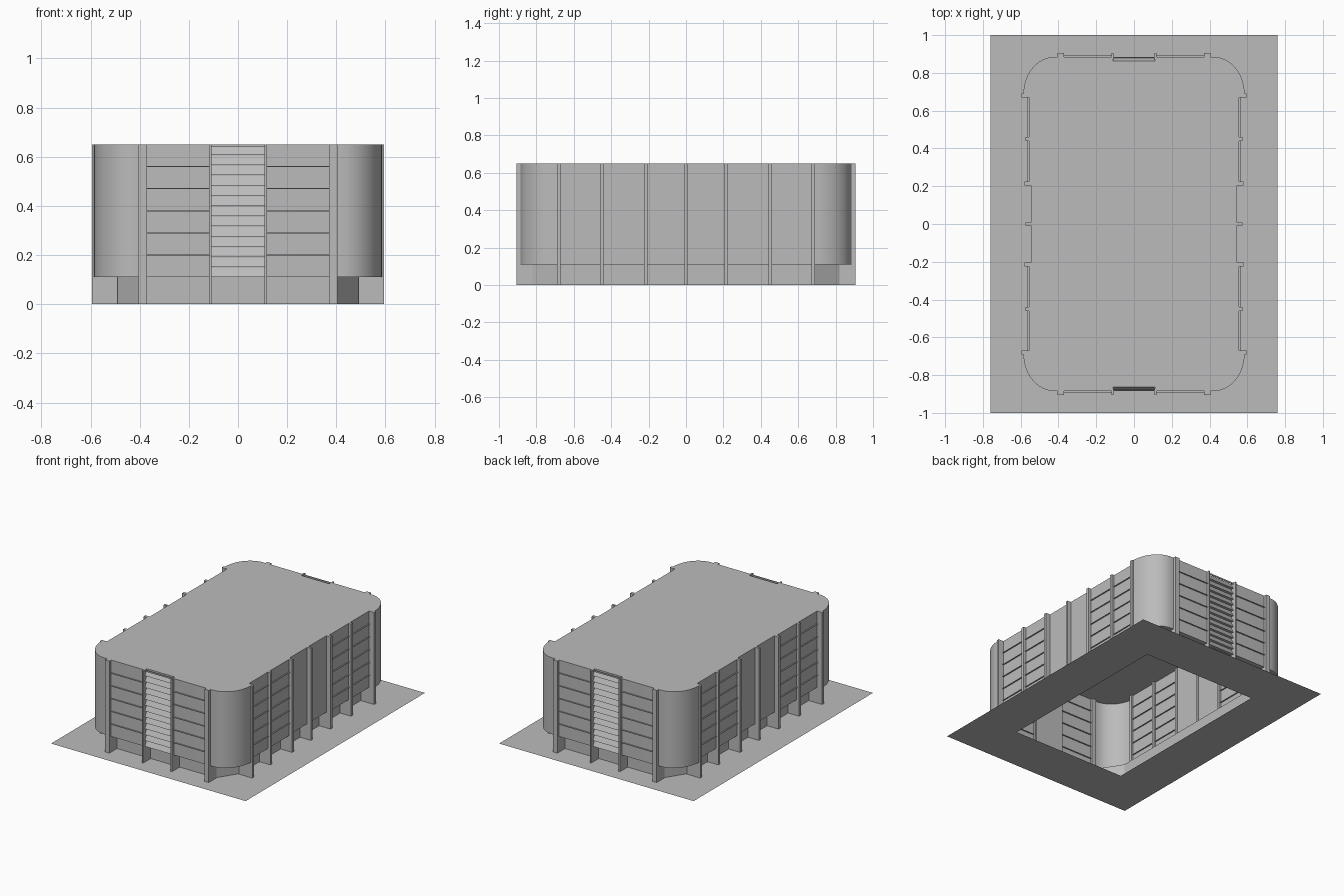
import bpy
import bmesh
from math import sin, cos, pi, radians
from mathutils import Vector

old = bpy.data.objects.get("Cube")
if old:
    bpy.data.objects.remove(old, do_unlink=True)

GRAY = (0.5, 0.5, 0.5, 1.0)
mat = bpy.data.materials.new("plain_gray")
mat.use_nodes = True
mat.diffuse_color = GRAY
mat.node_tree.nodes["Principled BSDF"].inputs["Base Color"].default_value = GRAY

TOP, LIFT = 0.65, 0.11      # roof height, underside of the raised walls
WALL_X, WALL_Y = 0.555, 0.885
PLINTH_X, PLINTH_Y = 0.49, 0.82


def finish(bm, name):
    mesh = bpy.data.meshes.new(name)
    bm.to_mesh(mesh)
    bm.free()
    mesh.materials.append(mat)
    obj = bpy.data.objects.new(name, mesh)
    bpy.context.collection.objects.link(obj)
    return obj


def mirrored(quarter):
    """Closed loop from a +x +y quarter that runs from the x axis to the y axis."""
    half = quarter + [(-x, y) for x, y in reversed(quarter)]
    loop = half + [(-x, -y) for x, y in half]
    return [p for i, p in enumerate(loop) if p != loop[i - 1]]


def add_loop(bm, points, z):
    verts = [bm.verts.new((x, y, z)) for x, y in points]
    edges = [bm.edges.new((verts[i - 1], verts[i])) for i in range(len(verts))]
    return verts, edges


def shell(name, points, z0, z1, cap):
    """Upright sheet wall along a loop, with an optional flat top."""
    bm = bmesh.new()
    low, _ = add_loop(bm, points, z0)
    high, _ = add_loop(bm, points, z1)
    for i in range(len(low)):
        bm.faces.new((low[i - 1], low[i], high[i], high[i - 1]))
    if cap:
        bm.faces.new(high)
    return finish(bm, name)


def flat_ring(name, outer, inner, z, up):
    bm = bmesh.new()
    edges = add_loop(bm, outer, z)[1] + add_loop(bm, inner, z)[1]
    bmesh.ops.triangle_fill(bm, edges=edges, use_beauty=True)
    for face in bm.faces:
        face.normal_update()
        if (face.normal.z > 0) != up:
            face.normal_flip()
    return finish(bm, name)


def box(bm, x0, x1, y0, y1, z0, z1):
    verts = bmesh.ops.create_cube(bm, size=1)["verts"]
    size = Vector((abs(x1 - x0), abs(y1 - y0), z1 - z0))
    mid = Vector((x0 + x1, y0 + y1, z0 + z1)) / 2
    for v in verts:
        v.co = v.co * size + mid


# Ground sheet with an open middle
flat_ring("ground_sheet", mirrored([(0.76, 1.0)]), mirrored([(0.445, 0.665)]), 0, True)

# Raised body with rounded corners and a slot at each end for the louvres
corner = [(0.42 + 0.165 * cos(t * pi / 24), 0.69 + 0.195 * sin(t * pi / 24))
          for t in range(13)]
outline = mirrored([(0.546, 0.21), (WALL_X, 0.21), (WALL_X, 0.68)] + corner
                   + [(0.11, WALL_Y), (0.11, 0.862)])
body = shell("body_shell", outline, LIFT, TOP, True)

# Set-back plinth and the soffit joining it to the walls
plinth = mirrored([(PLINTH_X, 0.68), (0.40, PLINTH_Y)])
shell("plinth", plinth, 0, LIFT, False)
flat_ring("soffit", outline, plinth, LIFT, False)

# Side posts: (position along the wall, half width, outer reach)
bm = bmesh.new()
side_posts = [(0.0, 0.008, 0.575), (0.215, 0.01, 0.58),
              (0.45, 0.01, 0.575), (0.68, 0.01, 0.595)]
for pos, half, reach in side_posts:
    for sx in (-1, 1):
        for sy in ((1,) if pos == 0 else (-1, 1)):
            y = pos * sy
            box(bm, sx * PLINTH_X, sx * reach, y - half, y + half, 0, LIFT)
            box(bm, sx * 0.54, sx * reach, y - half, y + half, LIFT, TOP)
finish(bm, "side_posts")

# End posts: (position, half width)
bm = bmesh.new()
for pos, half in [(0.113, 0.005), (0.388, 0.017)]:
    for sx in (-1, 1):
        for sy in (-1, 1):
            x = pos * sx
            box(bm, x - half, x + half, sy * PLINTH_Y, sy * 0.905, 0, LIFT)
            box(bm, x - half, x + half, sy * 0.87, sy * 0.905, LIFT, TOP)
finish(bm, "end_posts")

# Thin horizontal ribs across the panels
bm = bmesh.new()
rib, thick = 0.008, 0.002
for i in range(1, 6):
    z = LIFT + i * (TOP - LIFT) / 6
    for sx in (-1, 1):
        for sy in (-1, 1):
            box(bm, sx * 0.118, sx * 0.371, sy * (WALL_Y - rib), sy * (WALL_Y + rib),
                z - thick, z + thick)
            for y0, y1 in [(0.225, 0.44), (0.46, 0.67)]:
                box(bm, sx * (WALL_X - rib), sx * (WALL_X + rib), sy * y0, sy * y1,
                    z - thick, z + thick)
finish(bm, "panel_ribs")

# Louvres in the end slots, each blade leaning outward at its foot
bm = bmesh.new()
blades = 13
pitch = (TOP - LIFT) / blades
for sy in (-1, 1):
    for i in range(blades):
        z = LIFT + i * pitch
        section = [(0.884, z), (0.864, z + pitch * 0.9), (0.864, z)]
        rows = [[bm.verts.new((x, sy * y, h)) for y, h in section] for x in (-0.108, 0.108)]
        for a, b in ((0, 1), (1, 2), (2, 0)):
            bm.faces.new((rows[0][a], rows[0][b], rows[1][b], rows[1][a]))
        bm.faces.new(rows[0])
        bm.faces.new(rows[1])
    box(bm, -0.108, 0.108, sy * 0.879, sy * 0.885, TOP - 0.01, TOP)
bmesh.ops.recalc_face_normals(bm, faces=bm.faces)
finish(bm, "end_louvres")

# Smooth only the rounded corners
bpy.ops.object.select_all(action="DESELECT")
body.select_set(True)
bpy.context.view_layer.objects.active = body
bpy.ops.object.shade_smooth_by_angle(angle=radians(30))
